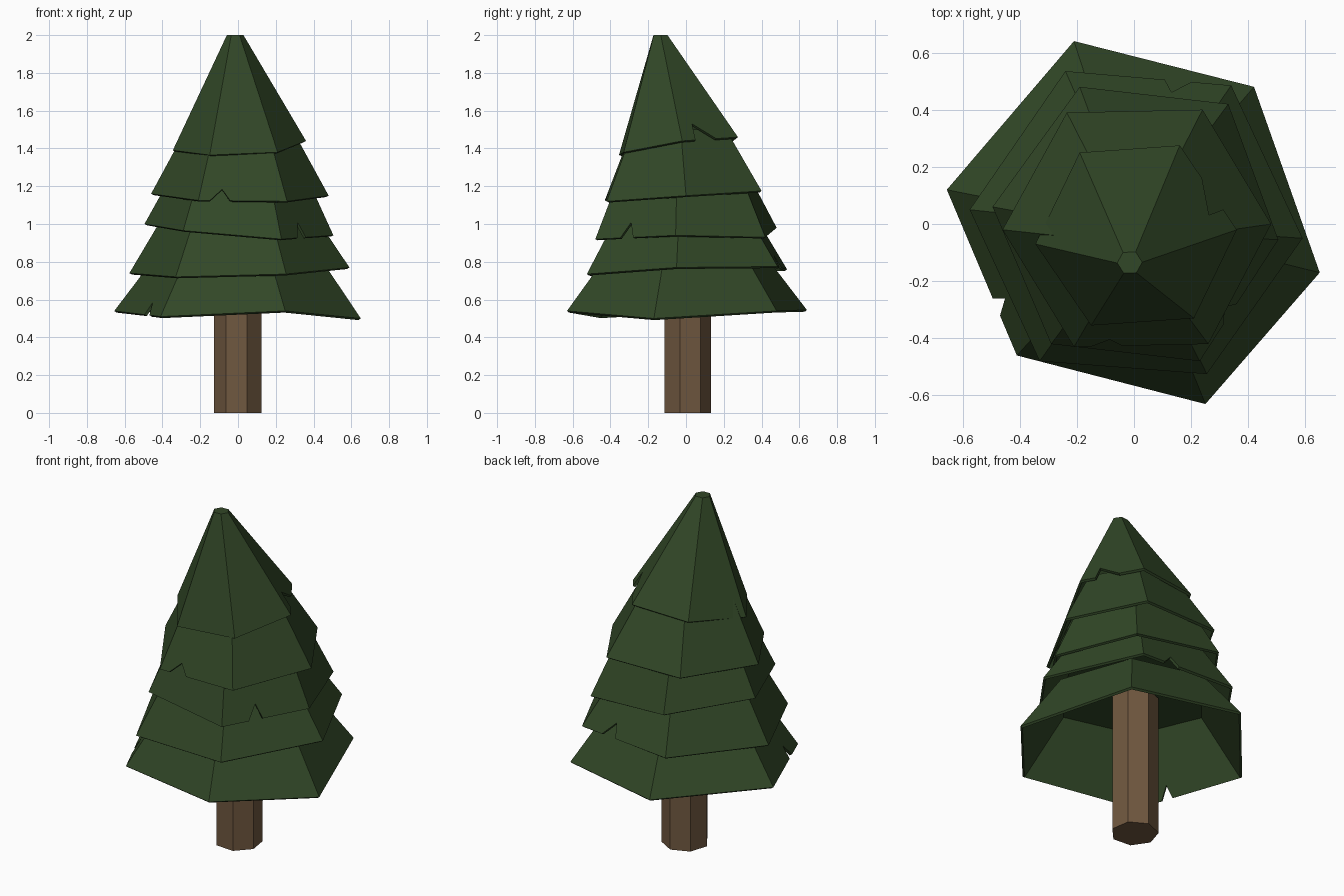
import bpy, math
from mathutils import Vector

if "Cube" in bpy.data.objects:
    bpy.data.objects.remove(bpy.data.objects["Cube"])


def material(name, rgb):
    m = bpy.data.materials.new(name)
    m.diffuse_color = (*rgb, 1)
    m.use_nodes = True
    m.node_tree.nodes["Principled BSDF"].inputs["Base Color"].default_value = m.diffuse_color
    return m


GREEN = material("needle green", (0.031, 0.063, 0.020))
BROWN = material("bark brown", (0.160, 0.096, 0.050))


def make_object(name, verts, faces, mat):
    me = bpy.data.meshes.new(name)
    me.from_pydata([tuple(v) for v in verts], [], faces)
    me.materials.append(mat)
    ob = bpy.data.objects.new(name, me)
    bpy.context.collection.objects.link(ob)
    return ob


def tier(name, corners, top, notch):
    """Hollow six-sided skirt with one V-shaped nick in its hem."""
    low = [Vector(c) for c in corners]
    n = len(low)
    verts = low + top
    side, ta, tm, tb, h = notch
    faces = []
    for i in range(n):
        j = (i + 1) % n
        hem = [i]
        if i == side:
            def edge(t):
                return low[i].lerp(low[j], t)
            mid, up = edge(tm), top[i].lerp(top[j], tm)
            nick = mid.lerp(up, h / (up.z - mid.z))
            k = len(verts)
            verts += [edge(ta), nick, edge(tb)]
            hem += [k, k + 1, k + 2]
        # corners run clockwise seen from above, so reverse for outward normals
        faces.append((hem + [j, n + j, n + i])[::-1])
    faces.append(list(range(n, 2 * n))[::-1])
    ob = make_object(name, verts, faces, GREEN)
    mod = ob.modifiers.new("thickness", "SOLIDIFY")
    mod.thickness = 0.015
    mod.offset = -1


def shrunk(corners, ratio, z, cy):
    return [Vector((x * ratio, cy + (y - cy) * ratio, z)) for x, y, _ in corners]


# Foliage hems, bottom to top, with nick (side, start, tip, end, height)
t1 = [(-.21, .64, .545), (.42, .48, .54), (.65, -.17, .50),
      (.25, -.63, .54), (-.41, -.46, .51), (-.655, .12, .54)]
tier("foliage_tier_1", t1, shrunk(t1, .64, .85, -.01), (4, .24, .31, .345, .065))

t2 = [(-.24, .535, .76), (.34, .485, .775), (.59, -.05, .77),
      (.255, -.525, .735), (-.33, -.48, .72), (-.575, .05, .74)]
tier("foliage_tier_2", t2, shrunk(t2, .68, 1.05, -.01), (0, .6, .66, .76, .07))

t3 = [(-.19, .48, .98), (.33, .42, .93), (.505, -.055, .94),
      (.23, -.48, .92), (-.29, -.42, .965), (-.495, .06, 1.0)]
tier("foliage_tier_3", t3, shrunk(t3, .72, 1.25, -.03), (2, .53, .60, .69, .08))

t4 = [(-.235, .39, 1.175), (.24, .40, 1.175), (.48, 0, 1.15),
      (.26, -.42, 1.12), (-.21, -.43, 1.125), (-.46, -.02, 1.16)]
tier("foliage_tier_4", t4, shrunk(t4, .60, 1.5, -.07), (3, .64, .745, .87, .06))

t5 = [(-.19, .25, 1.44), (.16, .275, 1.46), (.36, -.02, 1.44),
      (.21, -.33, 1.38), (-.15, -.355, 1.365), (-.345, -.07, 1.39)]
tip = [Vector((-.015 + .044 * math.cos(a), -.135 + .042 * math.sin(a), 2.0))
       for a in (math.radians(122 - 60 * k) for k in range(6))]
tier("foliage_tip", t5, tip, (1, .39, .73, .76, .085))

# Seven-sided trunk running up inside the foliage
N = 7
ang = [math.radians(-17 + 360 / N * k) for k in range(N)]
rings = [Vector((.129 * math.cos(a), .005 + .129 * math.sin(a), z))
         for z in (0, .83) for a in ang]
sides = [(i, (i + 1) % N, N + (i + 1) % N, N + i) for i in range(N)]
make_object("trunk", rings, sides + [tuple(range(N))[::-1], tuple(range(N, 2 * N))], BROWN)
